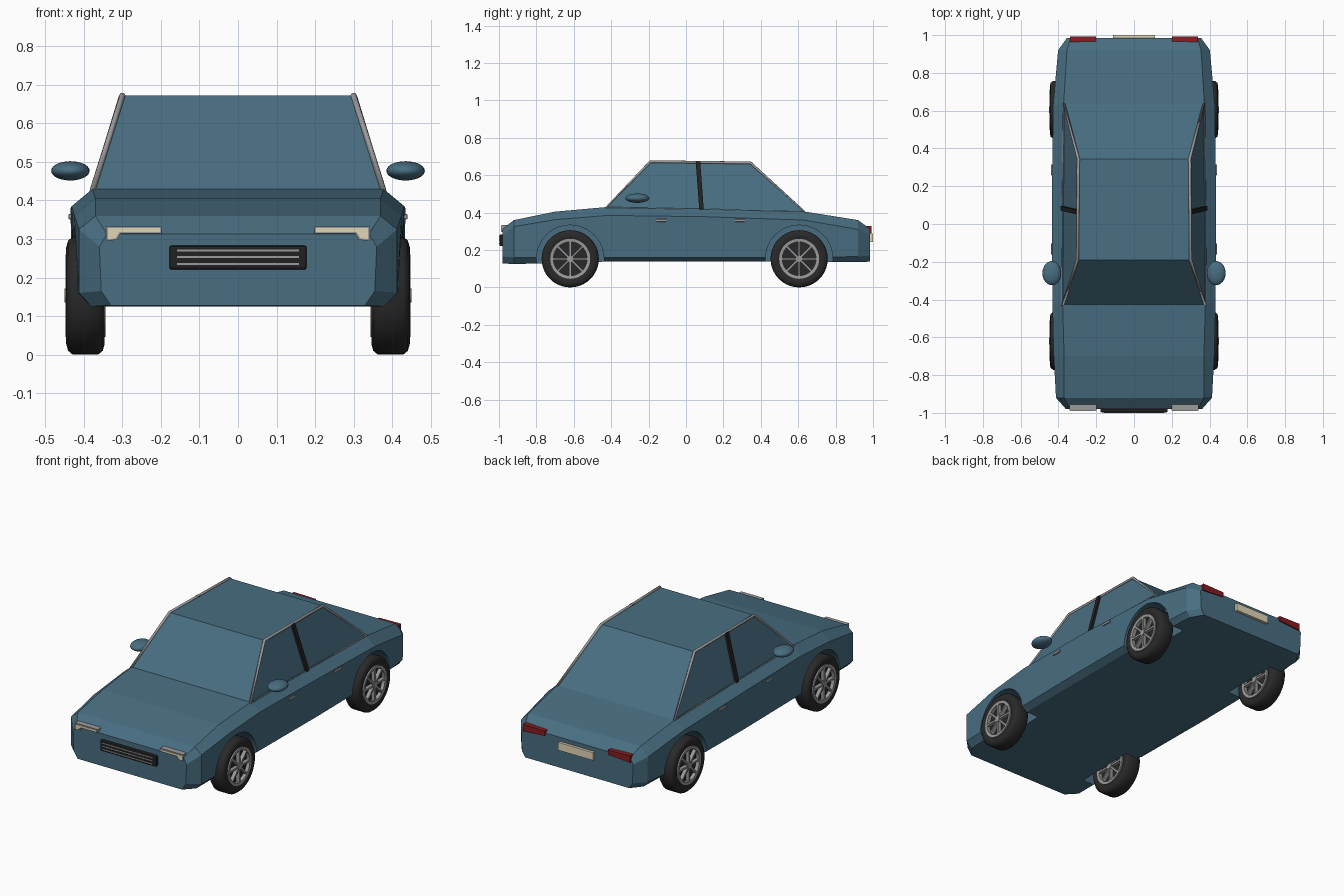
import bpy, bmesh, math
from mathutils import Vector, Matrix

if "Cube" in bpy.data.objects:
    bpy.data.objects.remove(bpy.data.objects["Cube"])


def material(name, r, g, b):
    m = bpy.data.materials.new(name)
    m.use_nodes = True
    m.diffuse_color = (r, g, b, 1)
    m.node_tree.nodes["Principled BSDF"].inputs["Base Color"].default_value = (r, g, b, 1)
    return m


BLUE = material("body blue", 0.065, 0.155, 0.22)
RUBBER = material("tyre black", 0.022, 0.022, 0.022)
BLACK = material("trim black", 0.015, 0.015, 0.016)
METAL = material("brushed metal", 0.33, 0.33, 0.33)
CREAM = material("lamp cream", 0.75, 0.68, 0.47)
RED = material("tail lamp red", 0.25, 0.012, 0.015)


def finish(bm, name, mat, smooth=False):
    bmesh.ops.recalc_face_normals(bm, faces=bm.faces)
    me = bpy.data.meshes.new(name)
    bm.to_mesh(me)
    bm.free()
    ob = bpy.data.objects.new(name, me)
    bpy.context.collection.objects.link(ob)
    if mat:
        me.materials.append(mat)
    bpy.ops.object.select_all(action="DESELECT")
    bpy.context.view_layer.objects.active = ob
    ob.select_set(True)
    if smooth:
        bpy.ops.object.shade_smooth_by_angle(angle=math.radians(40))
    return ob


def loft(rings, name, mat):
    """Skin matching rings of points and cap both ends."""
    bm = bmesh.new()
    vs = [[bm.verts.new(p) for p in ring] for ring in rings]
    n = len(vs[0])
    for a, b in zip(vs, vs[1:]):
        for i in range(n):
            j = (i + 1) % n
            bm.faces.new((a[i], a[j], b[j], b[i]))
    bm.faces.new(vs[0])
    bm.faces.new(vs[-1][::-1])
    return finish(bm, name, mat)


def plate(points, y0, y1, name, mat):
    """Outline in x and z, extruded along y."""
    return loft([[(x, y, z) for x, z in points] for y in (y0, y1)], name, mat)


def box(center, size, name, mat, bevel=0):
    bm = bmesh.new()
    bmesh.ops.create_cube(bm, size=1)
    bmesh.ops.scale(bm, vec=size, verts=bm.verts)
    if bevel:
        bmesh.ops.bevel(bm, geom=bm.edges[:], offset=bevel, segments=2, affect="EDGES", profile=0.5)
    bmesh.ops.translate(bm, vec=center, verts=bm.verts)
    return finish(bm, name, mat)


def lathe(profile, center, name, mat, closed=False, steps=40):
    """Spin (x offset, radius) points around an axis parallel to x."""
    bm = bmesh.new()
    vs = [bm.verts.new((x, 0, r)) for x, r in profile]
    edges = [bm.edges.new(pair) for pair in zip(vs, vs[1:])]
    if closed:
        edges.append(bm.edges.new((vs[-1], vs[0])))
    bmesh.ops.spin(bm, geom=vs + edges, axis=(1, 0, 0), cent=(0, 0, 0),
                   angle=math.tau, steps=steps, use_duplicate=False)
    bmesh.ops.remove_doubles(bm, verts=bm.verts, dist=0.0001)
    bmesh.ops.translate(bm, vec=center, verts=bm.verts)
    return finish(bm, name, mat, True)


def tube(points, radius, name, mat, cyclic=False):
    cu = bpy.data.curves.new(name, "CURVE")
    cu.dimensions = "3D"
    cu.bevel_depth = radius
    cu.bevel_resolution = 1
    cu.use_fill_caps = True
    sp = cu.splines.new("POLY")
    sp.points.add(len(points) - 1)
    for p, co in zip(sp.points, points):
        p.co = (*co, 1)
    sp.use_cyclic_u = cyclic
    cu.materials.append(mat)
    ob = bpy.data.objects.new(name, cu)
    bpy.context.collection.objects.link(ob)
    return ob


# Body shell: y, then bottom, sill, shoulder and top as (half width, z)
SECTIONS = [
    (-0.98, (0.33, 0.128), (0.355, 0.165), (0.36, 0.28), (0.34, 0.313)),
    (-0.92, (0.38, 0.125), (0.413, 0.16), (0.413, 0.325), (0.37, 0.36)),
    (-0.70, (0.385, 0.13), (0.42, 0.16), (0.425, 0.362), (0.37, 0.405)),
    (-0.42, (0.39, 0.138), (0.425, 0.16), (0.432, 0.385), (0.378, 0.43)),
    (0.10, (0.39, 0.138), (0.43, 0.16), (0.435, 0.378), (0.378, 0.42)),
    (0.63, (0.39, 0.138), (0.425, 0.16), (0.428, 0.36), (0.373, 0.406)),
    (0.92, (0.375, 0.135), (0.40, 0.165), (0.402, 0.31), (0.355, 0.36)),
    (0.985, (0.33, 0.138), (0.35, 0.17), (0.355, 0.28), (0.335, 0.312)),
]
rings = []
for y, *half in SECTIONS:
    rings.append([(x, y, z) for x, z in half] + [(-x, y, z) for x, z in reversed(half)])
body = loft(rings, "body", BLUE)

# Wheel wells
AXLES = {"front": -0.619, "rear": 0.605}
SIDES = {"left": 1, "right": -1}
HUB = 0.153
for y in AXLES.values():
    for s in SIDES.values():
        cutter = lathe([(-0.15, 0), (-0.15, 0.18), (0.15, 0.18), (0.15, 0)],
                       (s * 0.46, y, HUB), "well_cutter", None)
        cutter.hide_render = True
        mod = body.modifiers.new("well", "BOOLEAN")
        mod.operation = "DIFFERENCE"
        mod.solver = "EXACT"
        mod.object = cutter
        bpy.context.view_layer.objects.active = body
        bpy.ops.object.modifier_apply(modifier=mod.name)
        bpy.data.objects.remove(cutter)

# Cabin
BASE = [(0.378, -0.43, 0.425), (0.37, 0.635, 0.405)]
ROOF = [(0.30, -0.19, 0.673), (0.295, 0.345, 0.666)]


def corners(pair):
    (fx, fy, fz), (rx, ry, rz) = pair
    return [(-fx, fy, fz), (fx, fy, fz), (rx, ry, rz), (-rx, ry, rz)]


sunk = [(x, y, z - 0.02) for x, y, z in corners(BASE)]
loft([sunk, corners(BASE), corners(ROOF)], "cabin", BLUE)

for side, s in SIDES.items():
    # Window surround and centre pillar
    frame = [BASE[0], ROOF[0], ROOF[1], BASE[1]]
    tube([(s * x, y, z) for x, y, z in frame], 0.008, side + "_window_trim", METAL, True)
    ends = [(0.083, 0.378, 0.415), (0.064, 0.299, 0.672)]
    loft([[(s * (x + dx), y + dy, z) for dx, dy in
           ((-0.01, -0.012), (0.01, -0.012), (0.01, 0.012), (-0.01, 0.012))]
          for y, x, z in ends], side + "_centre_pillar", BLACK)

    # Door mirror
    bm = bmesh.new()
    bmesh.ops.create_uvsphere(bm, u_segments=24, v_segments=14, radius=1)
    bmesh.ops.scale(bm, vec=(0.05, 0.064, 0.025), verts=bm.verts)
    bmesh.ops.translate(bm, vec=(s * 0.435, -0.26, 0.477), verts=bm.verts)
    finish(bm, side + "_mirror", BLUE, True)

    # Door handles
    for name, y in (("front", -0.132), ("rear", 0.287)):
        box((s * 0.433, y, 0.358), (0.014, 0.058, 0.014),
            f"{side}_{name}_handle", METAL, 0.003)

    # Headlamp in a metal surround
    lamp = [(0.203, 0.318), (0.203, 0.328), (0.337, 0.328), (0.337, 0.3), (0.318, 0.302), (0.308, 0.318)]
    edge = [(0.198, 0.314), (0.198, 0.333), (0.342, 0.333), (0.342, 0.295), (0.314, 0.298), (0.305, 0.314)]
    plate([(s * x, z) for x, z in lamp], -0.99, -0.955, side + "_headlamp", CREAM)
    plate([(s * x, z) for x, z in edge], -0.987, -0.952, side + "_headlamp_surround", METAL)

    # Tail lamp
    tail = [(0.20, 0.298), (0.20, 0.325), (0.34, 0.328), (0.34, 0.288), (0.31, 0.29)]
    plate([(s * x, z) for x, z in tail], 0.958, 0.992, side + "_tail_lamp", RED)

    # Wheels
    for axle, y in AXLES.items():
        name = f"{axle}_{side}_"
        c = Vector((s * 0.396, y, HUB))
        half = [(0.03, 0), (0.03, 0.1), (0.044, 0.107), (0.05, 0.125), (0.045, 0.143), (0.033, 0.153)]
        lathe([(-x, r) for x, r in half] + half[::-1], c, name + "tyre", RUBBER)
        for face, d in (("outer", 1), ("inner", -1)):
            lathe([(d * 0.03, 0.09), (d * 0.05, 0.09), (d * 0.052, 0.107), (d * 0.03, 0.107)],
                  c, f"{name}{face}_rim", METAL, True)
        bm = bmesh.new()
        for i in range(8):
            spoke = bmesh.ops.create_cube(bm, size=1)["verts"]
            bmesh.ops.scale(bm, vec=(0.1, 0.011, 0.085), verts=spoke)
            bmesh.ops.translate(bm, vec=(0, 0, 0.052), verts=spoke)
            bmesh.ops.rotate(bm, verts=spoke, matrix=Matrix.Rotation(i * math.tau / 8, 3, "X"))
        bmesh.ops.translate(bm, vec=c, verts=bm.verts)
        finish(bm, name + "spokes", METAL)
        lathe([(-0.054, 0), (-0.054, 0.018), (0.054, 0.018), (0.054, 0)],
              c, name + "hub", METAL, steps=16)

# Grille with slats
box((0, -0.984, 0.252), (0.356, 0.026, 0.062), "grille", BLACK, 0.006)
for i, z in enumerate((0.235, 0.253, 0.27)):
    box((0, -0.997, z), (0.316, 0.006, 0.005), f"grille_slat_{i + 1}", METAL)

# Rear plate
box((0, 0.99, 0.266), (0.22, 0.02, 0.045), "rear_plate", CREAM)
